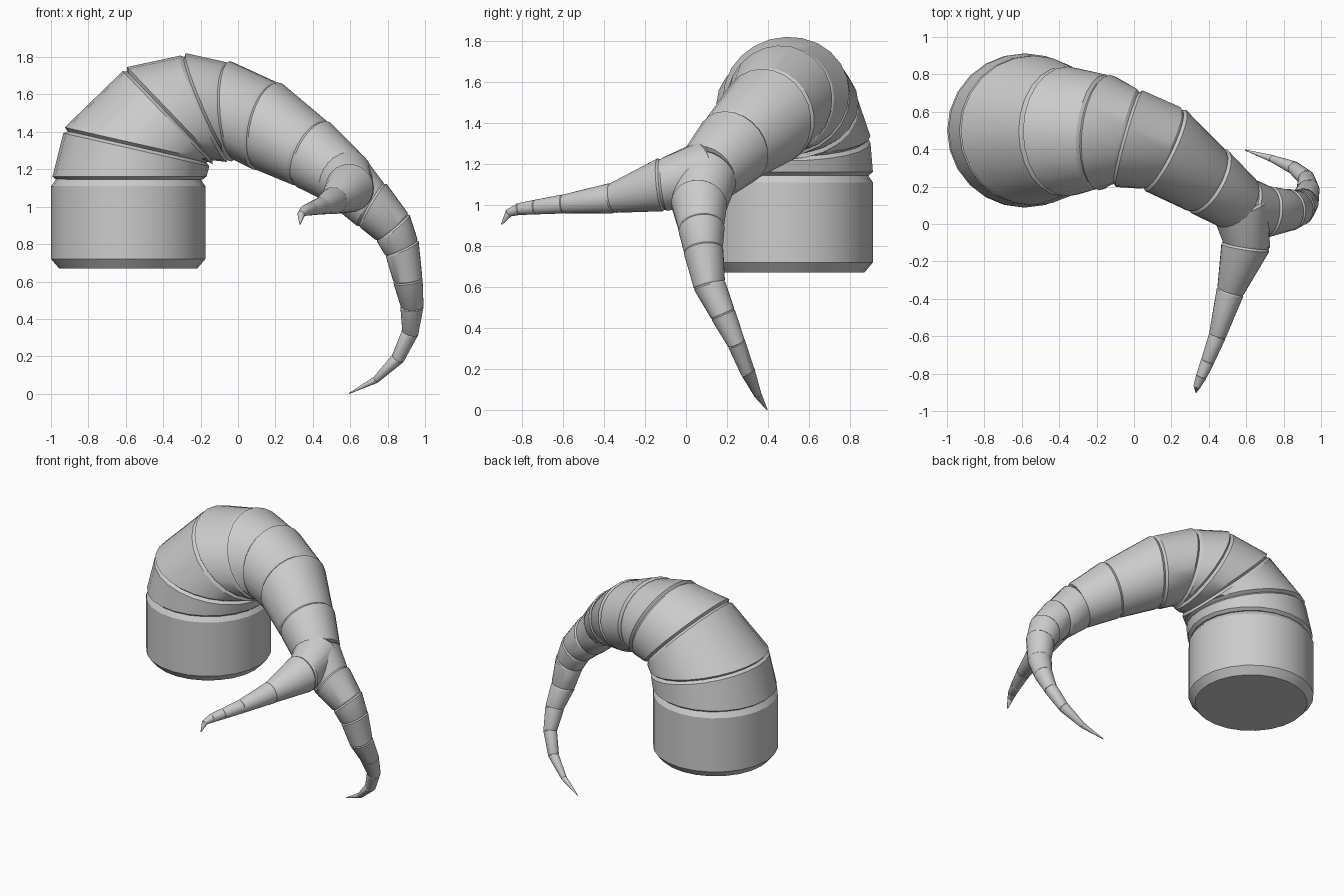
import bpy, bmesh, math
from mathutils import Vector

SIDES = 24


def make_loft(name, rings):
    """Closed loft through rings of (centre, radius, normal, u axis)."""
    bm = bmesh.new()
    loops = []
    for c, r, n, u in rings:
        w = n.cross(u)
        loops.append([bm.verts.new(c + r * (math.cos(a) * u + math.sin(a) * w))
                      for a in (2 * math.pi * k / SIDES for k in range(SIDES))])
    for a, b in zip(loops, loops[1:]):
        for k in range(SIDES):
            j = (k + 1) % SIDES
            bm.faces.new((a[k], a[j], b[j], b[k]))
    bm.faces.new(loops[0][::-1])
    bm.faces.new(loops[-1])
    bmesh.ops.recalc_face_normals(bm, faces=bm.faces)
    me = bpy.data.meshes.new(name)
    bm.to_mesh(me)
    bm.free()
    ob = bpy.data.objects.new(name, me)
    bpy.context.collection.objects.link(ob)
    bpy.context.view_layer.objects.active = ob
    bpy.ops.object.select_all(action='DESELECT')
    ob.select_set(True)
    bpy.ops.object.shade_smooth_by_angle(angle=math.radians(25))
    return ob


def make_limb(name, joints, u):
    """Row of bevelled segments; joints are (centre, radius, normal)."""
    u = Vector(u)
    frames = []
    for c, r, n in joints:
        n = Vector(n).normalized()
        u = (u - n * u.dot(n)).normalized()
        frames.append((Vector(c), r, n, u))
    for i, (a, b) in enumerate(zip(frames, frames[1:])):
        ga, gb = (min(0.016, f[1] * 0.09) for f in (a, b))
        make_loft(f"{name}_segment_{i + 1}", [
            (a[0], a[1] * 0.95, a[2], a[3]),
            (a[0] + a[2] * ga, a[1], a[2], a[3]),
            (b[0] - b[2] * gb, b[1], b[2], b[3]),
            (b[0], b[1] * 0.95, b[2], b[3])])


# Base drum with chamfered rims
Z, Y = Vector((0, 0, 1)), Vector((0, 1, 0))
make_loft("base_drum", [(Vector((-0.587, 0.5, z)), r, Z, Y) for z, r in
                        ((0.67, 0.37), (0.72, 0.412), (1.11, 0.412), (1.15, 0.385))])

# Thick arching trunk
make_limb("trunk", [
    ((-0.58, 0.5, 1.145), 0.412, (0, 0, 1)),
    ((-0.54, 0.5, 1.32), 0.40, (0.22, 0, 0.97)),
    ((-0.365, 0.495, 1.485), 0.347, (0.72, 0, 0.69)),
    ((-0.17, 0.49, 1.53), 0.31, (0.92, -0.1, 0.4)),
    ((-0.04, 0.46, 1.51), 0.268, (0.96, -0.27, 0.07)),
    ((0.155, 0.40, 1.43), 0.243, (0.87, -0.43, -0.2)),
    ((0.39, 0.235, 1.285), 0.195, (0.8, -0.46, -0.4)),
    ((0.57, 0.105, 1.155), 0.16, (0.75, -0.45, -0.48))], (0, 1, 0))

# Branch reaching forward
make_limb("front_branch", [
    ((0.565, 0.10, 1.16), 0.155, (0.3, -0.9, -0.25)),
    ((0.597, -0.115, 1.10), 0.13, (-0.15, -0.97, -0.1)),
    ((0.515, -0.36, 1.034), 0.074, (-0.3, -0.94, -0.17)),
    ((0.445, -0.60, 1.005), 0.046, (-0.28, -0.95, -0.08)),
    ((0.393, -0.735, 0.99), 0.036, (-0.35, -0.93, -0.08)),
    ((0.36, -0.815, 0.98), 0.029, (-0.35, -0.9, -0.15)),
    ((0.338, -0.865, 0.96), 0.02, (-0.2, -0.75, -0.6)),
    ((0.332, -0.90, 0.905), 0.003, (0, -0.5, -0.85))], (1, 0, 0))

# Branch curling down to the ground
make_limb("lower_branch", [
    ((0.575, 0.10, 1.145), 0.155, (0.75, -0.3, -0.55)),
    ((0.715, 0.065, 1.01), 0.137, (0.86, -0.1, -0.5)),
    ((0.825, 0.075, 0.89), 0.113, (0.64, 0.1, -0.77)),
    ((0.875, 0.085, 0.78), 0.097, (0.43, 0.12, -0.9)),
    ((0.908, 0.115, 0.61), 0.079, (0.14, 0.25, -0.96)),
    ((0.93, 0.18, 0.468), 0.062, (0, 0.4, -0.92)),
    ((0.92, 0.245, 0.328), 0.045, (-0.27, 0.42, -0.87)),
    ((0.855, 0.30, 0.19), 0.036, (-0.45, 0.4, -0.8)),
    ((0.737, 0.35, 0.075), 0.019, (-0.7, 0.3, -0.64)),
    ((0.595, 0.395, 0.002), 0.003, (-0.85, 0.25, -0.4))], (0, 1, 0))
